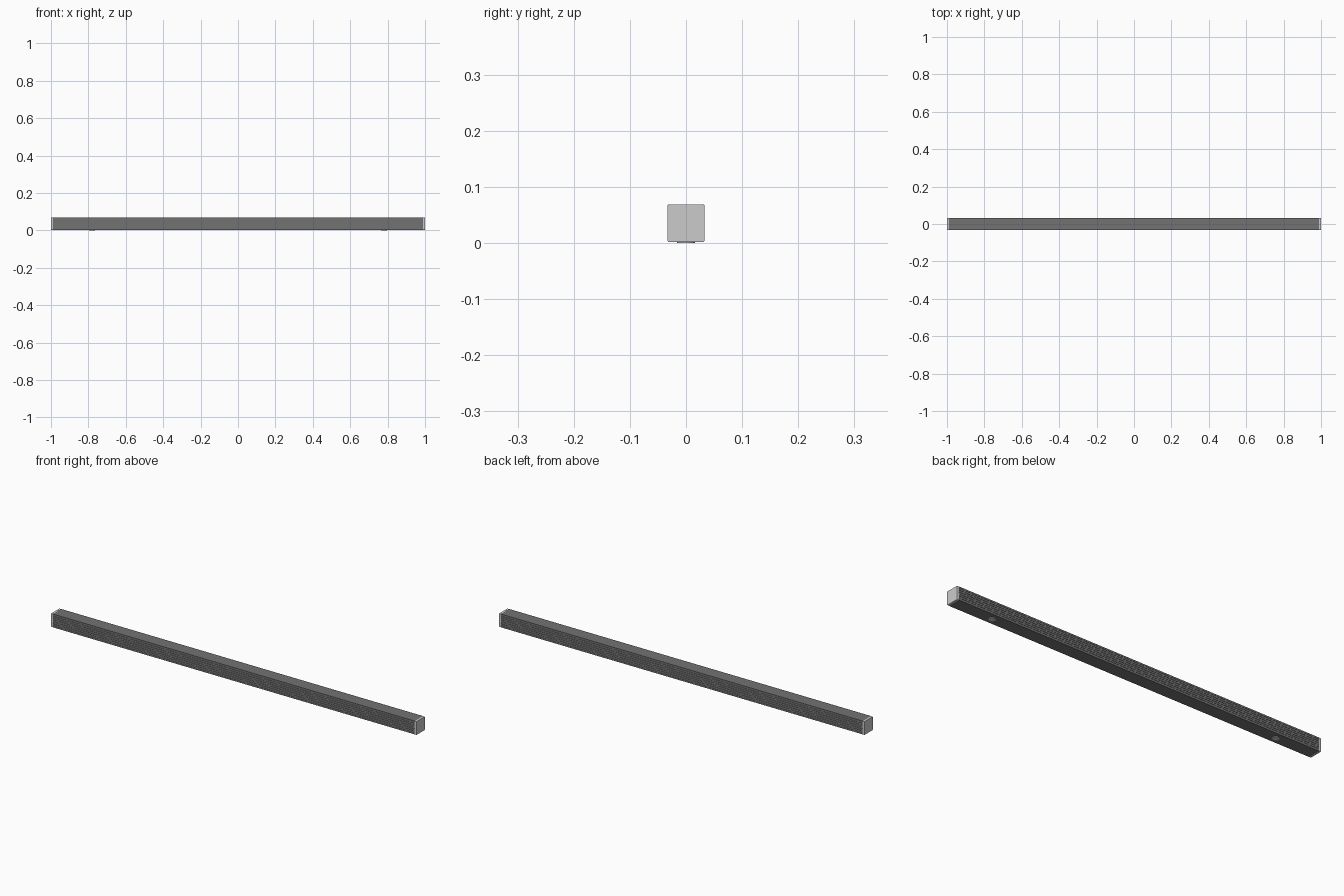
import bpy, bmesh, math

if "Cube" in bpy.data.objects:
    bpy.data.objects.remove(bpy.data.objects["Cube"])

HALF_W, Z0, Z1 = 0.033, 0.002, 0.069
CAP = 0.010


def material(name, v):
    m = bpy.data.materials.new(name)
    m.diffuse_color = (v, v, v, 1)
    m.use_nodes = True
    m.node_tree.nodes["Principled BSDF"].inputs["Base Color"].default_value = m.diffuse_color
    return m


def extrude_x(name, profile, x0, x1, mat=None):
    """Extrude a closed (y, z) profile along x."""
    bm = bmesh.new()
    a = [bm.verts.new((x0, y, z)) for y, z in profile]
    b = [bm.verts.new((x1, y, z)) for y, z in profile]
    n = len(a)
    for i in range(n):
        j = (i + 1) % n
        bm.faces.new((a[i], a[j], b[j], b[i]))
    bm.faces.new(a[::-1])
    bm.faces.new(b)
    bmesh.ops.recalc_face_normals(bm, faces=bm.faces)
    me = bpy.data.meshes.new(name)
    bm.to_mesh(me)
    bm.free()
    ob = bpy.data.objects.new(name, me)
    bpy.context.collection.objects.link(ob)
    if mat:
        me.materials.append(mat)
    return ob


def rounded(hw, z0, z1, r, steps=4):
    pts = []
    for cy, cz, start in ((hw - r, z1 - r, 0), (-hw + r, z1 - r, 90),
                          (-hw + r, z0 + r, 180), (hw - r, z0 + r, 270)):
        for k in range(steps + 1):
            t = math.radians(start + 90 * k / steps)
            pts.append((cy + r * math.cos(t), cz + r * math.sin(t)))
    return pts


dark = material("dark_grey", 0.17)

# Ribbed body: shallow grooves along the front and back faces
RIBS, DEPTH, GAP = 7, 0.0012, 0.0025
w = HALF_W - 0.0005
zb, zt = Z0 + 0.0005, Z1 - 0.0005
pitch = (zt - zb) / RIBS
side = [(w, zb)]
for i in range(1, RIBS):
    z = zb + i * pitch
    side += [(w, z - GAP / 2), (w - DEPTH, z - GAP / 2),
             (w - DEPTH, z + GAP / 2), (w, z + GAP / 2)]
side.append((w, zt))
body_profile = side + [(-y, z) for y, z in reversed(side)]
extrude_x("ribbed_body", body_profile, -1 + CAP, 1 - CAP, dark)

# End caps with softened edges
for label, s in (("left", -1), ("right", 1)):
    cap = extrude_x(label + "_end_cap", rounded(HALF_W, Z0, Z1, 0.003),
                    s * (1 - CAP), s)
    bev = cap.modifiers.new("soft_edge", "BEVEL")
    bev.width, bev.segments = 0.001, 2
    bev.limit_method, bev.angle_limit = "ANGLE", math.radians(60)

# Round feet under the body
for label, s in (("left", -1), ("right", 1)):
    bpy.ops.mesh.primitive_cylinder_add(vertices=32, radius=0.016, depth=0.004,
                                        location=(s * 0.78, 0, 0.002))
    foot = bpy.context.object
    foot.name = label + "_foot"
    bpy.ops.object.shade_smooth_by_angle()
